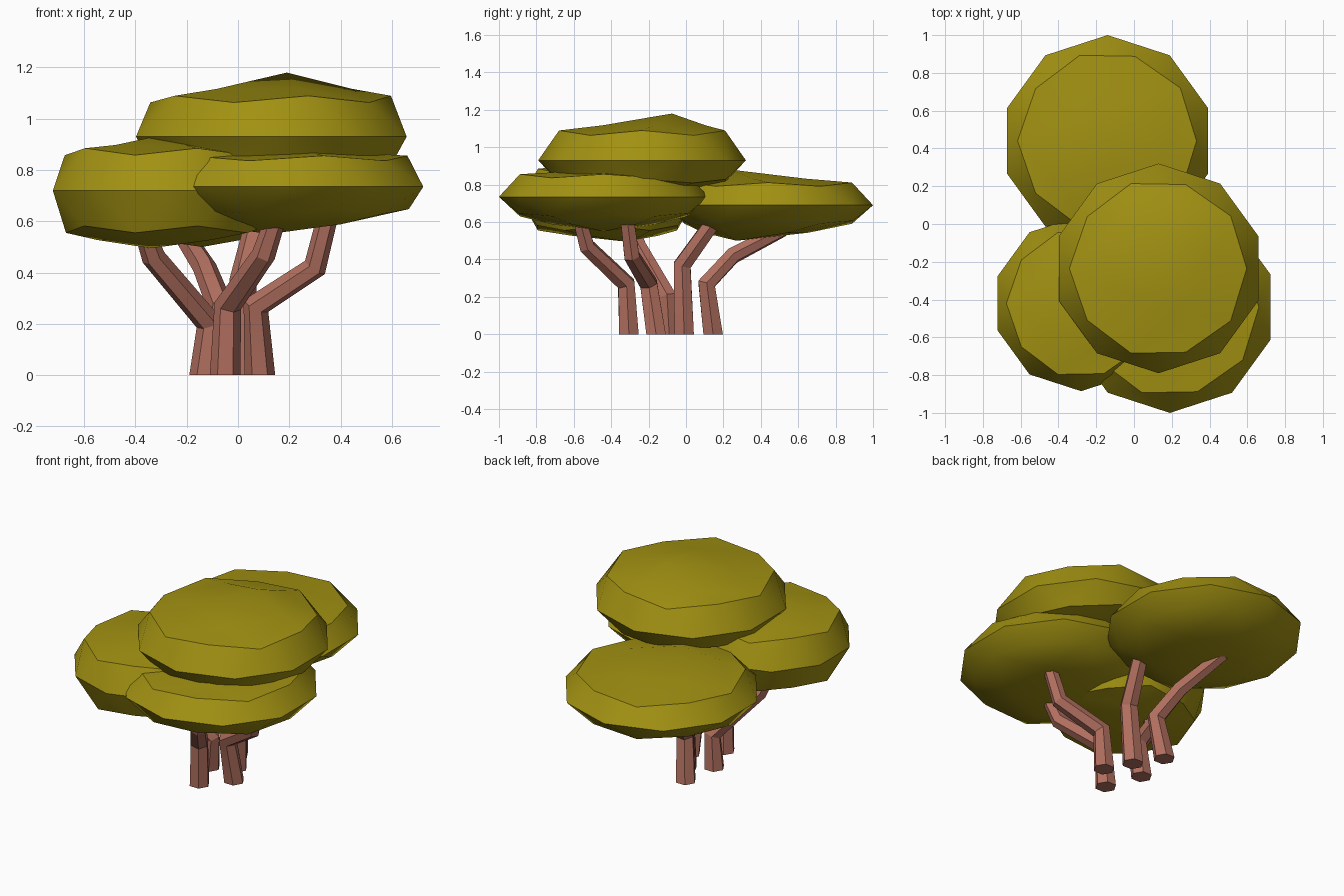
import bpy, bmesh, math
from mathutils import Vector

if "Cube" in bpy.data.objects:
    bpy.data.objects.remove(bpy.data.objects["Cube"])


def make_material(name, rgb):
    mat = bpy.data.materials.new(name)
    mat.use_nodes = True
    mat.diffuse_color = (*rgb, 1)
    bsdf = mat.node_tree.nodes["Principled BSDF"]
    bsdf.inputs["Base Color"].default_value = (*rgb, 1)
    bsdf.inputs["Roughness"].default_value = 0.9
    return mat


leaf = make_material("olive_leaf", (0.36, 0.285, 0.006))
bark = make_material("red_brown_bark", (0.44, 0.16, 0.115))


def add_object(name, bm, mat, angle):
    bmesh.ops.recalc_face_normals(bm, faces=bm.faces)
    mesh = bpy.data.meshes.new(name)
    bm.to_mesh(mesh)
    bm.free()
    mesh.materials.append(mat)
    obj = bpy.data.objects.new(name, mesh)
    bpy.context.collection.objects.link(obj)
    bpy.ops.object.select_all(action="DESELECT")
    obj.select_set(True)
    bpy.context.view_layer.objects.active = obj
    bpy.ops.object.shade_smooth_by_angle(angle=math.radians(angle))


def canopy(name, centre, radius, top, bottom):
    """Flattened icosphere; top and bottom are (rim height, peak height, peak x shift, peak y shift)."""
    bm = bmesh.new()
    bmesh.ops.create_icosphere(bm, subdivisions=2, radius=1)
    for v in bm.verts:
        flat = Vector((v.co.x, v.co.y, 0))
        height = abs(v.co.z)
        upper = v.co.z > 0
        rim, peak, dx, dy = top if upper else bottom
        z, shift = 0, 0
        if height > 0.6:        # shallow cap
            shift = 1 - flat.length / 0.87
            z = rim + (peak - rim) * shift ** (1 if upper else 0.6)
        elif height > 0.5:      # rim between corners
            z = rim * 0.92
        elif height > 0.1:      # rim corners
            z = rim * 1.1
            flat *= 0.94
        flat = flat * radius + Vector((dx, dy, 0)) * shift
        v.co = Vector(centre) + flat + Vector((0, 0, z if upper else -z))
    add_object(name, bm, leaf, 30)


canopy("top_canopy", (0.13, -0.235, 0.93), 0.555, (0.145, 0.25, 0.06, 0.16), (0.11, 0.19, 0, 0))
canopy("front_canopy", (0.19, -0.44, 0.735), 0.56, (0.11, 0.16, 0.05, 0), (0.095, 0.185, -0.07, 0))
canopy("side_canopy", (-0.28, -0.42, 0.72), 0.465, (0.15, 0.22, 0, 0), (0.15, 0.225, -0.06, 0.1))
canopy("back_canopy", (-0.14, 0.44, 0.69), 0.56, (0.11, 0.19, 0, -0.2), (0.09, 0.19, 0, -0.17))


def trunk(name, points, base=0.06, tip=0.04, sides=6):
    """Bent, tapering hexagonal stem through the given points."""
    pts = [Vector(p) for p in points]
    bm = bmesh.new()
    rings = []
    for i, p in enumerate(pts):
        before = (p - pts[i - 1]).normalized() if i else Vector((0, 0, 1))
        after = (pts[i + 1] - p).normalized() if i + 1 < len(pts) else before
        axis = (before + after).normalized() if i else Vector((0, 0, 1))
        turn = Vector((0, 0, 1)).rotation_difference(axis)
        r = base + (tip - base) * i / (len(pts) - 1)
        ring = []
        for k in range(sides):
            a = math.tau * k / sides
            ring.append(bm.verts.new(p + turn @ Vector((r * math.cos(a), r * math.sin(a), 0))))
        rings.append(ring)
    for low, high in zip(rings, rings[1:]):
        for k in range(sides):
            n = (k + 1) % sides
            bm.faces.new((low[k], low[n], high[n], high[k]))
    bm.faces.new(rings[0][::-1])
    bm.faces.new(rings[-1])
    add_object(name, bm, bark, 20)


trunk("front_trunk", [(-0.05, -0.305, 0), (-0.04, -0.32, 0.27), (0.1, -0.53, 0.47), (0.15, -0.57, 0.62)])
trunk("left_trunk", [(0.085, -0.16, 0), (0.07, -0.2, 0.27), (0.3, -0.29, 0.42), (0.36, -0.32, 0.66)])
trunk("right_trunk", [(-0.13, -0.09, 0), (-0.11, -0.1, 0.2), (-0.33, -0.25, 0.46), (-0.37, -0.3, 0.58)])
trunk("middle_trunk", [(0, -0.01, 0), (0.02, -0.02, 0.37), (0.07, 0.13, 0.58), (0.08, 0.15, 0.62)])
trunk("back_trunk", [(-0.1, 0.145, 0), (-0.07, 0.11, 0.27), (-0.13, 0.25, 0.42), (-0.22, 0.52, 0.56)])
